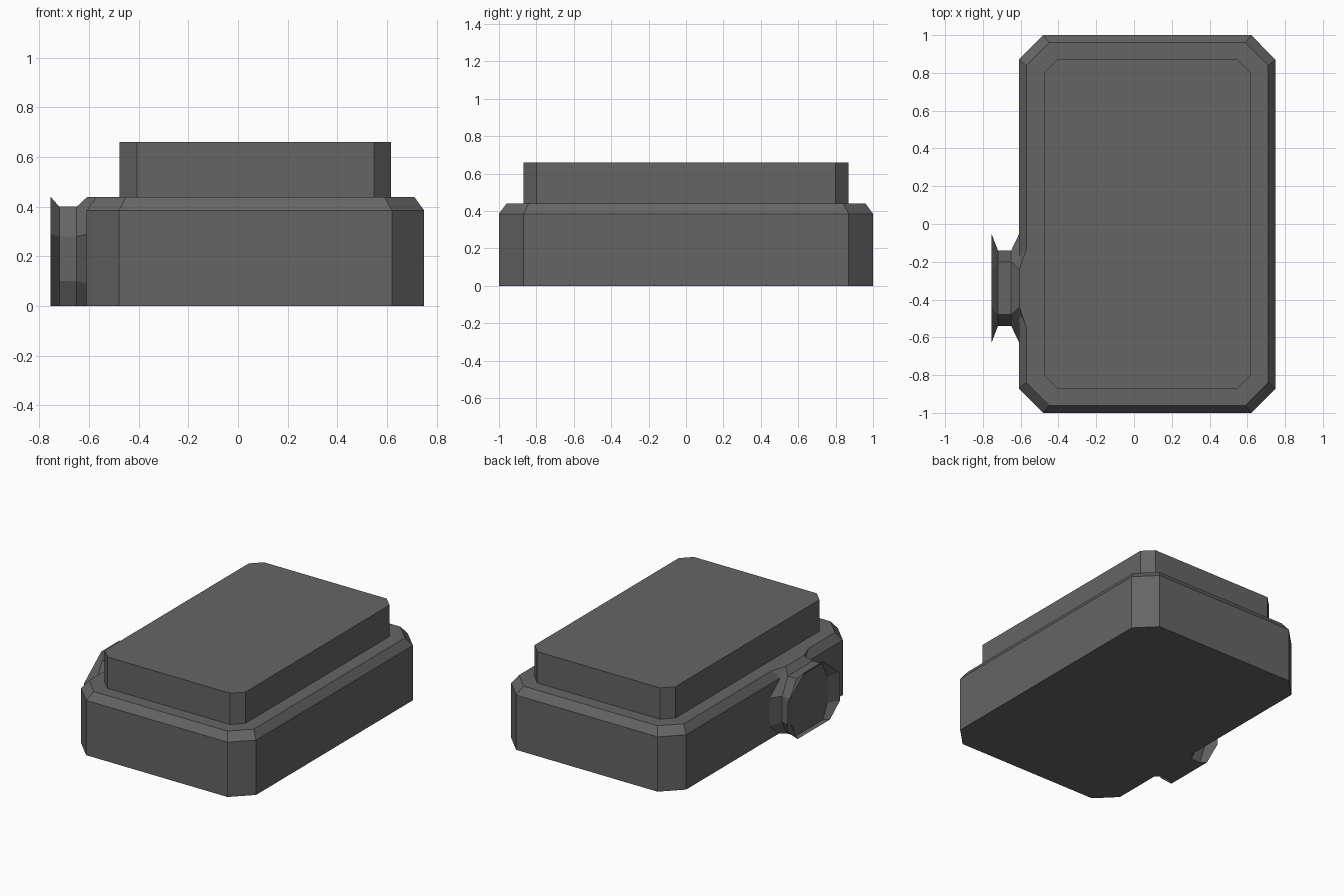
import bpy, bmesh

if "Cube" in bpy.data.objects:
    bpy.data.objects.remove(bpy.data.objects["Cube"])

grey = bpy.data.materials.new("dark grey")
grey.diffuse_color = (0.13, 0.13, 0.13, 1)
grey.use_nodes = True
grey.node_tree.nodes["Principled BSDF"].inputs["Base Color"].default_value = grey.diffuse_color


def loft(name, rings, cap_start=True, cap_end=True, cap_at=None):
    """Skin a stack of equal-sized point rings into one flat-faced object."""
    bm = bmesh.new()
    rows = [[bm.verts.new(p) for p in ring] for ring in rings]
    n = len(rows[0])
    for a, b in zip(rows, rows[1:]):
        for i in range(n):
            j = (i + 1) % n
            bm.faces.new((a[i], a[j], b[j], b[i]))
    if cap_start:
        bm.faces.new(rows[0][::-1])
    if cap_end:
        bm.faces.new(rows[-1])
    if cap_at is None:
        bmesh.ops.recalc_face_normals(bm, faces=bm.faces)
    else:
        bm.faces.new(rows[cap_at][::-1])
    mesh = bpy.data.meshes.new(name)
    bm.to_mesh(mesh)
    bm.free()
    mesh.materials.append(grey)
    obj = bpy.data.objects.new(name, mesh)
    bpy.context.collection.objects.link(obj)
    return obj


def plan(hx, hy, cut, z, cx=0.07):
    """Rectangle with cut corners, lying flat at height z."""
    pts = [(hx, hy - cut), (hx - cut, hy), (cut - hx, hy), (-hx, hy - cut),
           (-hx, cut - hy), (cut - hx, -hy), (hx - cut, -hy), (hx, cut - hy)]
    return [(cx + x, y, z) for x, y in pts]


# Lower body with a bevelled top edge, and the plain upper block
loft("lower_body", [plan(0.68, 1.0, 0.13, 0), plan(0.68, 1.0, 0.13, 0.385),
                    plan(0.64, 0.96, 0.12, 0.44)])
loft("upper_block", [plan(0.547, 0.87, 0.07, 0.44), plan(0.547, 0.87, 0.07, 0.66)])


def section(x, side, side_lo, side_hi, top, top_z, bottom, cy=-0.34):
    """Eight-sided spool section facing x, flattened on the ground."""
    half = [(bottom, 0), (side, side_lo), (side, side_hi), (top, top_z)]
    pts = half + [(-y, z) for y, z in half[::-1]]
    return [(x, cy + y, z) for y, z in pts]


# Side spool: flared open rim, narrow neck, flare back into the body
rim = (0.29, 0.09, 0.29, 0.10, 0.44, 0.18)
neck = (0.20, 0.10, 0.28, 0.14, 0.40, 0.15)
root = (0.29, 0.09, 0.29, 0.22, 0.44, 0.18)
loft("side_spool", [section(-0.755, *rim), section(-0.72, *neck),
                    section(-0.65, *neck), section(-0.607, *rim),
                    section(-0.565, *root)],
     cap_start=False, cap_end=False, cap_at=1)
